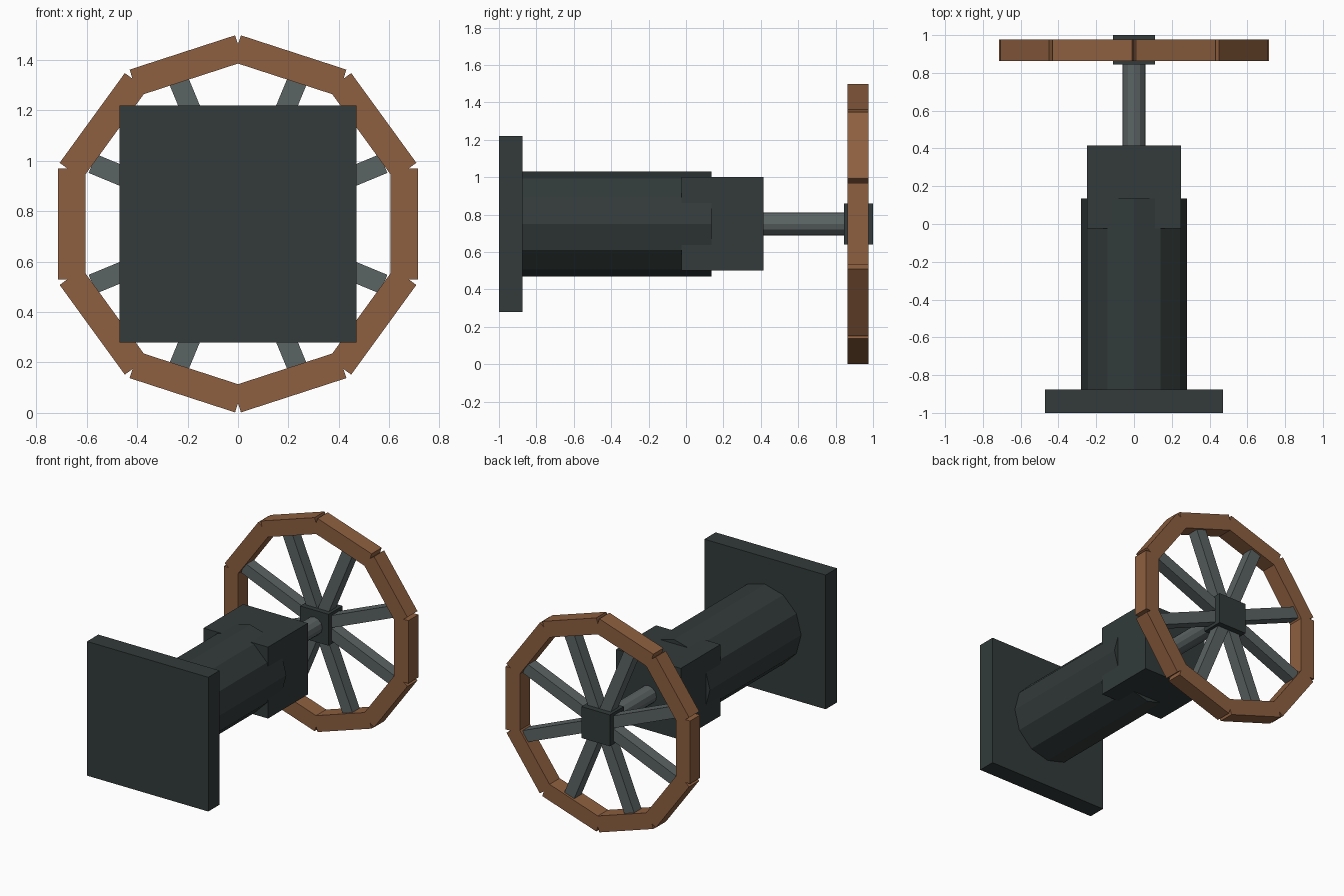
import bpy
from math import radians, sin, cos, pi
from mathutils import Matrix

default = bpy.data.objects.get("Cube")
if default:
    bpy.data.objects.remove(default, do_unlink=True)

AXIS_Z = 0.75
WHEEL_Y = 0.92


def material(name, rgb):
    m = bpy.data.materials.new(name)
    m.use_nodes = True
    m.diffuse_color = (*rgb, 1)
    m.node_tree.nodes["Principled BSDF"].inputs["Base Color"].default_value = (*rgb, 1)
    return m


dark_iron = material("dark iron", (0.032, 0.043, 0.042))
grey_steel = material("grey steel", (0.105, 0.125, 0.125))
brown_wood = material("brown wood", (0.27, 0.115, 0.05))


def finish(name, mat):
    ob = bpy.context.object
    ob.name = ob.data.name = name
    ob.data.materials.append(mat)
    return ob


def box(name, size, centre, mat, turn=0.0):
    """Box with the given size, turned about the wheel axis."""
    bpy.ops.mesh.primitive_cube_add(size=1)
    ob = finish(name, mat)
    ob.data.transform(Matrix.Diagonal((*size, 1)))
    ob.matrix_world = Matrix.Translation(centre) @ Matrix.Rotation(-turn, 4, "Y")
    return ob


def rod(name, radius, y0, y1, mat):
    """Twelve-sided cylinder along y with a vertex at the top."""
    bpy.ops.mesh.primitive_cylinder_add(
        vertices=12, radius=radius, depth=y1 - y0,
        location=(0, (y0 + y1) / 2, AXIS_Z), rotation=(radians(90), 0, 0))
    return finish(name, mat)


# Pipe body: flange, barrel and square bonnet
box("mounting_plate", (0.94, 0.125, 0.94), (0, -0.9375, AXIS_Z), dark_iron)
rod("barrel", 0.28, -0.88, 0.135, dark_iron)
box("bonnet", (0.5, 0.44, 0.5), (0, 0.195, AXIS_Z), dark_iron)

# Stem and hub
rod("stem", 0.062, 0.4, 0.9, grey_steel)
box("hub", (0.22, 0.155, 0.22), (0, 0.9225, AXIS_Z), dark_iron)

# Four bars crossing at the hub make eight spokes
for i in range(4):
    box(f"spoke_bar_{i + 1}", (1.25, 0.08, 0.08), (0, WHEEL_Y, AXIS_Z),
        grey_steel, radians(22.5) + i * pi / 4)

# Wheel rim of ten straight blocks
for i in range(10):
    a = i * pi / 5
    box(f"rim_block_{i + 1}", (0.11, 0.112, 0.44),
        (0.66 * cos(a), WHEEL_Y, AXIS_Z + 0.66 * sin(a)), brown_wood, a)
